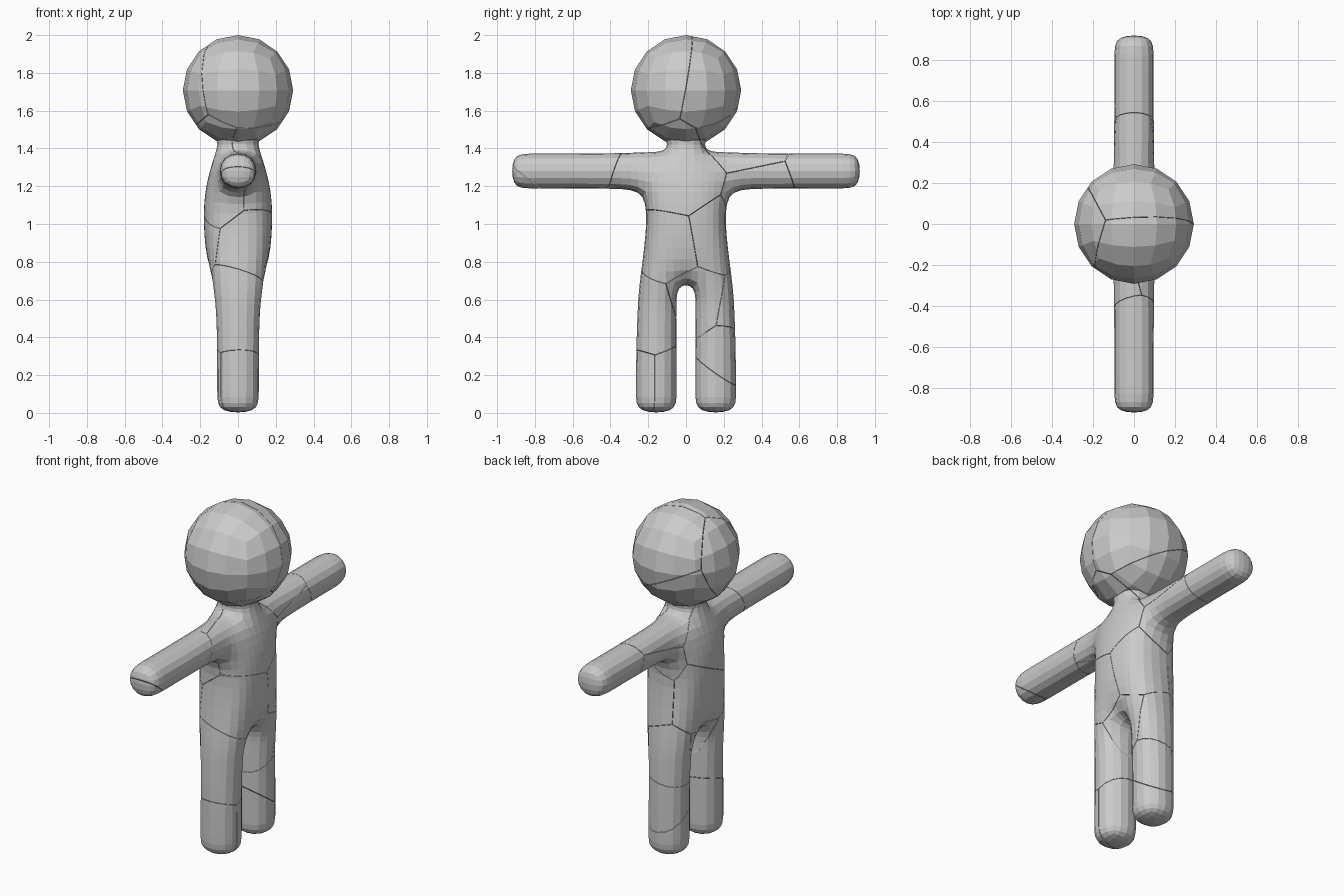
import bpy, bmesh, math
from mathutils import Vector

if "Cube" in bpy.data.objects:
    bpy.data.objects.remove(bpy.data.objects["Cube"])

# Torso rows: z, outer half-width, inner half-width, inner depth, outer depth
ROWS = [(-.006, .275, .04, .12, .12), (.10, .275, .04, .12, .12),
        (.35, .273, .04, .12, .12), (.55, .265, .04, .125, .125),
        (.67, .258, .045, .15, .135), (.95, .215, .07, .185, .14),
        (1.17, .21, .09, .185, .12), (1.39, .21, .10, .12, .095),
        (1.455, 0, .112, .112, 0), (1.53, 0, .19, .19, 0), (1.62, 0, .17, .17, 0)]
ARM_Y = {3: .36, 4: .83, 5: .928}


def cage_point(j, k, s):
    """Corner of the body cage: column j, row k, side s of x."""
    z, outer, inner, dep_in, dep_out = ROWS[k]
    a, sign = abs(j), (1 if j > 0 else -1)
    if a == 1:
        return Vector((s * dep_in, sign * inner, z))
    if a == 2:
        return Vector((s * dep_out, sign * outer, z))
    return Vector((s * .105, sign * ARM_Y[a], 1.18 if k == 6 else 1.381))


# Box cells: legs, torso, neck, arms
cells = [(1, 2, k) for k in range(7)] + [(-2, -1, k) for k in range(7)]
cells += [(-1, 1, k) for k in range(4, 10)]
for a in (2, 3, 4):
    cells += [(a, a + 1, 6), (-a - 1, -a, 6)]


def build_body():
    faces = {}
    for j0, j1, k in cells:
        c = [(j, kk, s) for s in (-1, 1) for j, kk in
             ((j0, k), (j1, k), (j1, k + 1), (j0, k + 1))]
        for f in ((0, 1, 2, 3), (7, 6, 5, 4), (0, 4, 5, 1),
                  (1, 5, 6, 2), (2, 6, 7, 3), (3, 7, 4, 0)):
            quad = [c[i] for i in f]
            key = frozenset(quad)
            if key in faces:
                del faces[key]
            else:
                faces[key] = quad
    bm = bmesh.new()
    verts = {}
    for quad in faces.values():
        for p in quad:
            if p not in verts:
                verts[p] = bm.verts.new(cage_point(*p))
        bm.faces.new([verts[p] for p in quad])
    return to_object("body", bm)


def to_object(name, bm):
    bmesh.ops.recalc_face_normals(bm, faces=bm.faces[:])
    me = bpy.data.meshes.new(name)
    bm.to_mesh(me)
    bm.free()
    ob = bpy.data.objects.new(name, me)
    bpy.context.scene.collection.objects.link(ob)
    return ob


# Head: rounded cube ball, 16 sides around
def build_head():
    bm = bmesh.new()
    bmesh.ops.create_cube(bm, size=2)
    bmesh.ops.subdivide_edges(bm, edges=bm.edges[:], cuts=3, use_grid_fill=True)
    for v in bm.verts:
        d = Vector([math.tan(math.pi / 4 * max(-1, min(1, c))) for c in v.co])
        v.co = d.normalized() * .292 + Vector((0, 0, 1.708))
    return to_object("head", bm)


body, head = build_body(), build_head()
sub = body.modifiers.new("round", 'SUBSURF')
sub.levels = sub.render_levels = 2
uni = body.modifiers.new("join_head", 'BOOLEAN')
uni.operation, uni.object, uni.solver = 'UNION', head, 'EXACT'
dg = bpy.context.evaluated_depsgraph_get()
solid = bpy.data.meshes.new_from_object(body.evaluated_get(dg))
bpy.data.objects.remove(body)
bpy.data.objects.remove(head)

# Cell centres of the fracture
SEEDS = [Vector(p) for p in (
    (.12, .28, 1.72), (.15, -.28, 1.82), (-.5, -.05, 1.72),
    (0, -1.0, 1.05), (0, -.69, 1.44), (.08, -.03, 1.22), (-.12, -.08, 1.2),
    (0, .30, 1.48), (.02, .38, 1.1), (0, .78, 1.25),
    (.12, -.1, .88), (-.12, .05, .92), (.1, .17, .93),
    (.02, -.2, .55), (.03, .05, .62), (-.02, .27, .58),
    (.03, .26, .3), (0, .12, .1), (.03, -.33, .12), (-.04, -.06, .12))]
GAP = .001

# Shatter: trim a copy of the figure to each cell
for i, a in enumerate(SEEDS):
    bm = bmesh.new()
    bm.from_mesh(solid)
    for b in SEEDS:
        if b is a or not bm.faces:
            continue
        n = (b - a).normalized()
        cut = bmesh.ops.bisect_plane(
            bm, geom=bm.verts[:] + bm.edges[:] + bm.faces[:], dist=1e-6,
            plane_co=(a + b) / 2 - n * GAP, plane_no=n, clear_outer=True)
        rim = [e for e in cut["geom_cut"]
               if isinstance(e, bmesh.types.BMEdge) and e.is_boundary]
        if rim:
            bmesh.ops.holes_fill(bm, edges=rim, sides=0)
    if bm.faces:
        to_object("body_piece_%02d" % (i + 1), bm)
    else:
        bm.free()
bpy.data.meshes.remove(solid)
